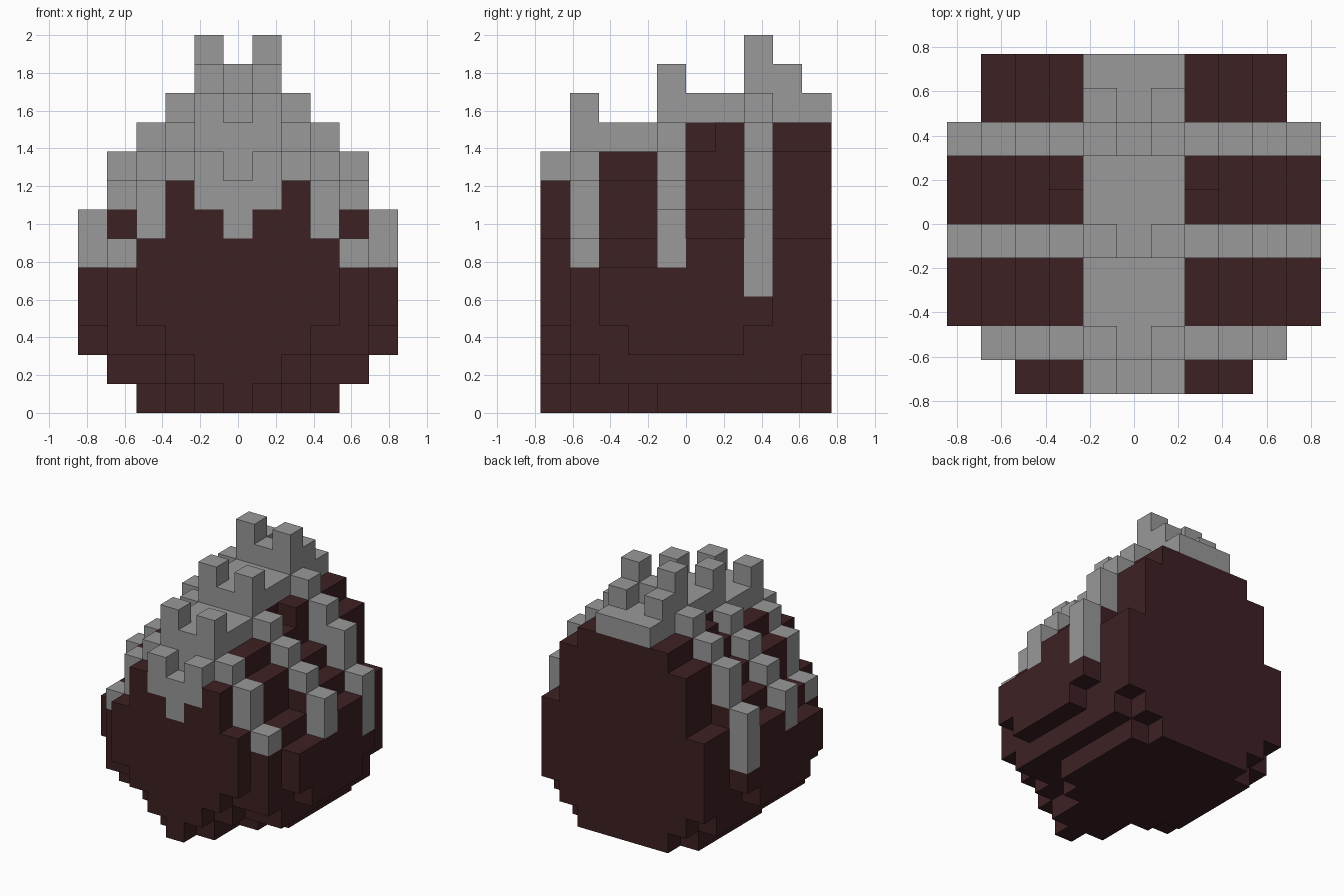
import bpy
import bmesh
from mathutils import Vector

default_cube = bpy.data.objects.get("Cube")
if default_cube:
    bpy.data.objects.remove(default_cube, do_unlink=True)

UNIT = 2 / 13  # edge of one block


def make_material(name, colour):
    material = bpy.data.materials.new(name)
    material.use_nodes = True
    material.diffuse_color = (*colour, 1)
    shader = material.node_tree.nodes["Principled BSDF"]
    shader.inputs["Base Color"].default_value = (*colour, 1)
    shader.inputs["Roughness"].default_value = 0.9
    return material


dark_brown = make_material("dark brown", (0.048, 0.0152, 0.0168))
stone_grey = make_material("stone grey", (0.319, 0.319, 0.319))

# Slices from front to back. Each lists block heights from the middle outward:
# underside, top of the brown body, top of the grey crust.
SLICES = [
    ([0, 1, 2, 3], [6, 7, 8, 6], [8, 9]),
    ([0, 0, 1, 2, 2], [8, 8, 8, 6, 5], [10, 11, 9, 8, 6]),
    ([0, 0, 1, 1, 1, 3], [9, 9, 9, 8, 6, 5], [10, 10]),
    ([0, 0, 0, 1, 1, 2], [9, 9, 9, 8, 6, 5], [10, 10]),
    ([0, 0, 0, 0, 1, 2], [9, 9, 9, 8, 7, 5], [11, 12, 10, 9, 8, 7]),
    ([0, 0, 0, 0, 1, 2], [10, 10, 9, 8, 7, 6], [11, 11]),
    ([0, 0, 0, 0, 1, 2], [10, 10, 10, 8, 7, 6], [11, 11]),
    ([0, 0, 0, 0, 1, 3], [10, 10, 10, 8, 7, 4], [12, 13, 11, 10, 9, 7]),
    ([0, 0, 0, 0, 1], [10, 10, 10, 9, 6], [11, 12]),
    ([0, 0, 0, 1, 2], [10, 10, 10, 9, 6], [11, 11]),
]

# Fill the mirrored block columns
body_cells, crust_cells = set(), set()
for row, (undersides, body_tops, crust_tops) in enumerate(SLICES):
    for out, (low, high) in enumerate(zip(undersides, body_tops)):
        for column in {out, -out}:
            body_cells.update((column, row, z) for z in range(low, high))
            if out < len(crust_tops):
                crust_cells.update((column, row, z) for z in range(high, crust_tops[out]))

filled = body_cells | crust_cells


def build_blocks(name, cells, material):
    """Make the outer faces of a group of blocks and merge the flat ones."""
    bm = bmesh.new()
    middle = Vector((0, (len(SLICES) - 1) / 2, -0.5))
    for cell in sorted(cells):
        centre = Vector(cell) - middle
        for axis in range(3):
            for side in (-1, 1):
                normal = Vector((0, 0, 0))
                normal[axis] = side
                neighbour = tuple(int(a + b) for a, b in zip(cell, normal))
                if neighbour in filled:
                    continue
                across = Vector((0, 0, 0))
                across[(axis + 1) % 3] = 0.5
                along = normal.cross(across)
                mid = centre + normal / 2
                corners = (mid - across - along, mid + across - along,
                           mid + across + along, mid - across + along)
                bm.faces.new([bm.verts.new(p * UNIT) for p in corners])
    bmesh.ops.remove_doubles(bm, verts=bm.verts, dist=UNIT / 100)
    bmesh.ops.dissolve_limit(bm, angle_limit=0.01, verts=bm.verts, edges=bm.edges)
    mesh = bpy.data.meshes.new(name)
    bm.to_mesh(mesh)
    bm.free()
    mesh.materials.append(material)
    obj = bpy.data.objects.new(name, mesh)
    bpy.context.collection.objects.link(obj)
    return obj


# Brown body, and the grey crust with its spikes and side ribs
build_blocks("body", body_cells, dark_brown)
build_blocks("spiked_crust", crust_cells, stone_grey)
